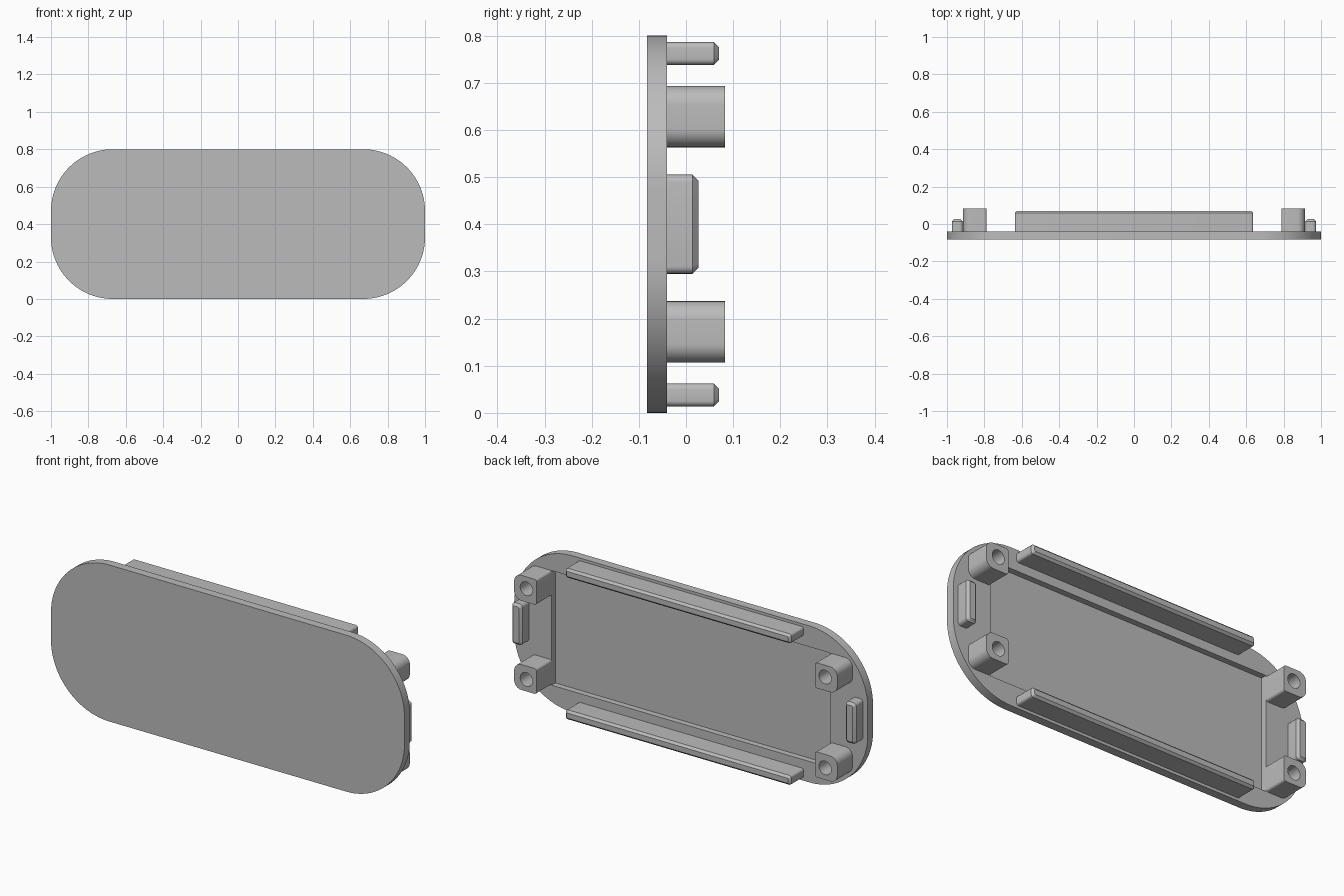
import bpy
import bmesh
from math import sin, cos, pi

cube = bpy.data.objects.get("Cube")
if cube:
    bpy.data.objects.remove(cube, do_unlink=True)

grey = bpy.data.materials.new("plain grey")
grey.use_nodes = True
color = (0.5, 0.5, 0.5, 1)
grey.diffuse_color = color
grey.node_tree.nodes["Principled BSDF"].inputs["Base Color"].default_value = color

BACK, TIP = -0.04, 0.083   # back surface of the plate, end of the posts
MID = 0.4                  # mid height


def rounded(cx, cz, w, h, radii, steps=8):
    """Rounded rectangle; radii run from +x+z counterclockwise."""
    pts = []
    signs = [(1, 1), (-1, 1), (-1, -1), (1, -1)]
    for i, ((sx, sz), r) in enumerate(zip(signs, radii)):
        if r == 0:
            pts.append((cx + sx * w / 2, cz + sz * h / 2))
            continue
        for k in range(steps + 1):
            a = (i + k / steps) * pi / 2
            pts.append((cx + sx * (w / 2 - r) + r * cos(a),
                        cz + sz * (h / 2 - r) + r * sin(a)))
    return pts


def circle(cx, cz, r, n=32):
    return [(cx + r * cos(2 * pi * k / n), cz + r * sin(2 * pi * k / n)) for k in range(n)]


def solid(name, layers, hole=None, hole_y=0):
    """Stack of (outline, y) loops closed at both ends, with an optional blind hole."""
    bm = bmesh.new()

    def ring(pts, y):
        return [bm.verts.new((x, y, z)) for x, z in pts]

    def bridge(a, b):
        n = len(a)
        for i in range(n):
            bm.faces.new((a[i], a[(i + 1) % n], b[(i + 1) % n], b[i]))

    rings = [ring(p, y) for p, y in layers]
    for a, b in zip(rings, rings[1:]):
        bridge(a, b)
    bm.faces.new(rings[0])
    end = rings[-1]
    if hole:
        rim, floor = ring(hole, layers[-1][1]), ring(hole, hole_y)
        bridge(rim, floor)
        bm.faces.new(floor)
        edges = [bm.edges.get((r[i - 1], r[i])) for r in (end, rim) for i in range(len(r))]
        bmesh.ops.triangle_fill(bm, edges=edges, use_beauty=True, normal=(0, 1, 0))
    else:
        bm.faces.new(end)
    bmesh.ops.recalc_face_normals(bm, faces=bm.faces)
    mesh = bpy.data.meshes.new(name)
    bm.to_mesh(mesh)
    bm.free()
    mesh.materials.append(grey)
    obj = bpy.data.objects.new(name, mesh)
    bpy.context.collection.objects.link(obj)
    bpy.ops.object.select_all(action='DESELECT')
    obj.select_set(True)
    bpy.context.view_layer.objects.active = obj
    bpy.ops.object.shade_smooth_by_angle(angle=pi / 6)
    return obj


def chamfered(name, cx, cz, w, h, r, tip, c):
    """Rounded block on the plate with a chamfered end."""
    full = rounded(cx, cz, w, h, [r] * 4, 5)
    small = rounded(cx, cz, w - 2 * c, h - 2 * c, [r - c * 0.6] * 4, 5)
    solid(name, [(full, BACK), (full, tip - c), (small, tip)])


# cover plate with a shallow rectangular recess in the back
outline = rounded(0, MID, 2, 0.8, [0.33] * 4, 24)
recess = rounded(0, MID, 1.576, 0.586, [0] * 4)
solid("cover_plate", [(outline, -TIP), (outline, BACK)], recess, -0.07)

for sz, level in ((1, "upper"), (-1, "lower")):
    # long locating ribs
    chamfered(level + "_rib", 0, MID + sz * 0.362, 1.275, 0.048, 0.012, 0.07, 0.011)
    # screw posts
    for sx, side in ((1, "left"), (-1, "right")):
        r_out, r_in = 0.04, 0.012
        radii = [r_out, r_in, r_in, r_out] if sx > 0 else [r_in, r_out, r_out, r_in]
        cx, cz = sx * 0.851, MID + sz * 0.228
        post = rounded(cx, cz, 0.126, 0.13, radii)
        solid(f"{level}_{side}_screw_post", [(post, BACK), (post, TIP)],
              circle(cx - sx * 0.006, cz + sz * 0.004, 0.035), BACK)

# end tabs
for sx, side in ((1, "left"), (-1, "right")):
    chamfered(side + "_tab", sx * 0.944, MID, 0.058, 0.21, 0.016, 0.026, 0.012)
